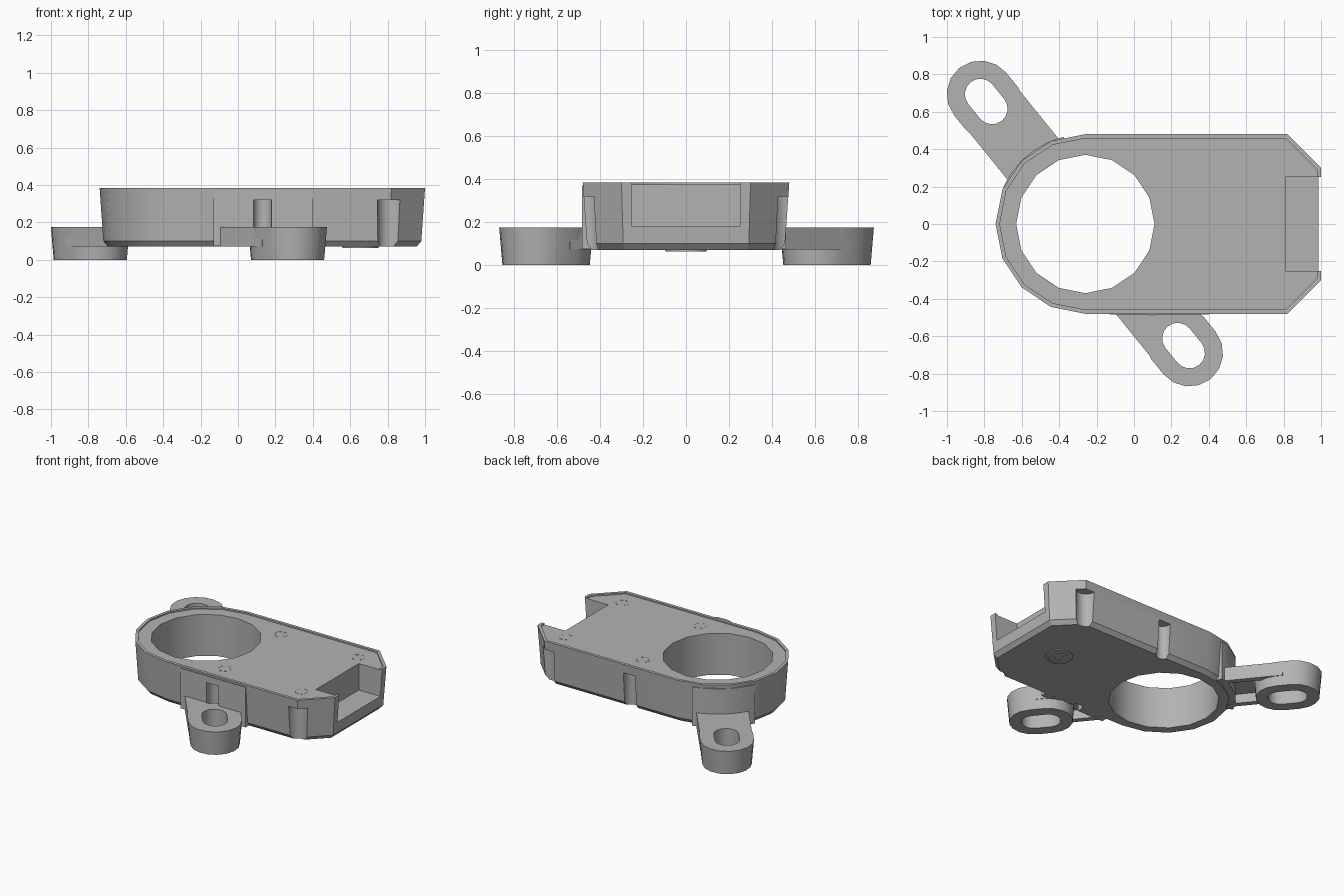
import bpy, bmesh
from math import cos, sin, pi, radians, tan, atan2
from mathutils import Vector

if "Cube" in bpy.data.objects:
    bpy.data.objects.remove(bpy.data.objects["Cube"], do_unlink=True)

grey = bpy.data.materials.new("plain grey")
grey.use_nodes = True
grey.diffuse_color = (0.45, 0.45, 0.45, 1)
grey.node_tree.nodes["Principled BSDF"].inputs["Base Color"].default_value = (0.45, 0.45, 0.45, 1)


def loft(name, rings):
    """Skin a stack of (outline points, height) rings and cap both ends."""
    bm = bmesh.new()
    loops = [[bm.verts.new((p[0], p[1], z)) for p in pts] for pts, z in rings]
    for a, b in zip(loops, loops[1:]):
        n = len(a)
        for i in range(n):
            j = (i + 1) % n
            bm.faces.new((a[i], a[j], b[j], b[i]))
    bm.faces.new(loops[0][::-1])
    bm.faces.new(loops[-1])
    bmesh.ops.recalc_face_normals(bm, faces=bm.faces)
    mesh = bpy.data.meshes.new(name)
    bm.to_mesh(mesh)
    bm.free()
    mesh.materials.append(grey)
    obj = bpy.data.objects.new(name, mesh)
    bpy.context.collection.objects.link(obj)
    return obj


def prism(name, pts, z0, z1):
    return loft(name, [(pts, z0), (pts, z1)])


def select(obj):
    bpy.ops.object.select_all(action="DESELECT")
    obj.select_set(True)
    bpy.context.view_layer.objects.active = obj


def cut(obj, cutter):
    """Subtract the cutter and throw it away."""
    select(obj)
    mod = obj.modifiers.new("cut", "BOOLEAN")
    mod.operation = "DIFFERENCE"
    mod.solver = "EXACT"
    mod.object = cutter
    bpy.ops.object.modifier_apply(modifier=mod.name)
    bpy.data.objects.remove(cutter, do_unlink=True)


def arc(cx, cy, r, a0, a1, steps):
    angles = [radians(a0 + (a1 - a0) * i / steps) for i in range(steps + 1)]
    return [(cx + r * cos(a), cy + r * sin(a)) for a in angles]


def circle(cx, cy, r, n):
    return arc(cx, cy, r, 0, 360, n)[:-1]


RING_X = -0.26


# Main housing: round at one end, chamfered corners at the other
def outline(d):
    k = tan(pi / 8) * d
    corner = [(1 - d, -0.30 + k), (1 - d, 0.30 - k), (0.82 - k, 0.48 - d)]
    return arc(RING_X, 0, 0.48 - d, 90, 270, 8) + [(0.82 - k, d - 0.48)] + corner


housing = loft("housing", [(outline(0.045), 0.07), (outline(0.02), 0.10), (outline(0), 0.385),
                           (outline(0.022), 0.385), (outline(0.022), 0.375)])
cut(housing, prism("hole_cutter", circle(RING_X, 0, 0.37, 16), 0, 0.5))
cut(housing, prism("notch_cutter", [(0.81, -0.25), (1.1, -0.25), (1.1, 0.25), (0.81, 0.25)], 0.18, 0.5))


# Side grooves: U-shaped channels open at the bottom
def groove_cutter(x, r, y, side, reach):
    pts = arc(x, y, r, 0, -180, 10) + [(x - r, reach), (x + r, reach)]
    return prism("groove_cutter", [(px, py * side) for px, py in pts], 0, 0.32)


for side in (1, -1):
    cut(housing, groove_cutter(0.13, 0.048, 0.455, side, 0.6))
    cut(housing, groove_cutter(0.815, 0.07, 0.475, side, 0.6))

# Upright pads joining the lugs to the housing walls
side_pad = prism("side_pad", [(-0.13, -0.484), (0.40, -0.484), (0.40, -0.44), (-0.13, -0.44)], 0.075, 0.37)
cut(side_pad, groove_cutter(0.13, 0.048, 0.455, -1, 0.6))
round_pad = prism("round_pad", arc(RING_X, 0, 0.480, 104, 156, 14) + arc(RING_X, 0, 0.42, 156, 104, 14),
                  0.075, 0.36)


# Mounting lugs: hollow-backed arm plus a slotted boss
def lug(name, cx, cy, dx, dy, left_len, right_len):
    u = Vector((dx, dy)).normalized()
    v = Vector((-u.y, u.x))
    c = Vector((cx, cy))

    def at(along, across):
        return c + u * along + v * across

    def stadium(r):
        deg = atan2(u.y, u.x) * 180 / pi
        a, b = at(0.05, 0), at(-0.05, 0)
        return arc(a.x, a.y, r, deg - 90, deg + 90, 8) + arc(b.x, b.y, r, deg + 90, deg + 270, 8)

    arm = prism(name + "_arm", [at(0, -0.175), at(right_len, -0.175), at(left_len, 0.175), at(0, 0.175)],
                0.072, 0.1745)
    cut(arm, prism("recess_cutter", [at(0, -0.135), at(0.7, -0.135), at(0.7, 0.135), at(0, 0.135)], 0, 0.14))
    boss = loft(name + "_boss", [(stadium(0.165), 0), (stadium(0.18), 0.175)])
    for part in (arm, boss):
        cut(part, prism("slot_cutter", stadium(0.083), -0.1, 0.3))
    return arm, boss


back_arm, back_boss = lug("back_lug", -0.79, 0.655, 0.63, -0.777, 0.44, 0.44)
front_arm, front_boss = lug("front_lug", 0.265, -0.65, -0.63, 0.777, 0.43, 0.14)
cut(front_arm, groove_cutter(0.13, 0.048, 0.455, -1, 0.487))

# Stepped round foot under the housing
steps = [(0.095, 0.075), (0.095, 0.064), (0.075, 0.064), (0.075, 0.069),
         (0.055, 0.069), (0.055, 0.064), (0.03, 0.064), (0.03, 0.069)]
foot = loft("round_foot", [(circle(0.655, 0, r, 24), z) for r, z in steps])

# Dashed circular marks on the top face
marks = []
for x in (0.12, 0.75):
    for y in (-0.33, 0.33):
        for a in range(0, 360, 60):
            dash = arc(x, y, 0.045, a, a + 35, 3) + arc(x, y, 0.039, a + 35, a, 3)
            marks.append(prism("top_mark", dash, 0.374, 0.3765))

for obj in [housing, side_pad, round_pad, back_arm, back_boss, front_arm, front_boss, foot] + marks:
    select(obj)
    bpy.ops.object.shade_smooth_by_angle(angle=radians(30))
